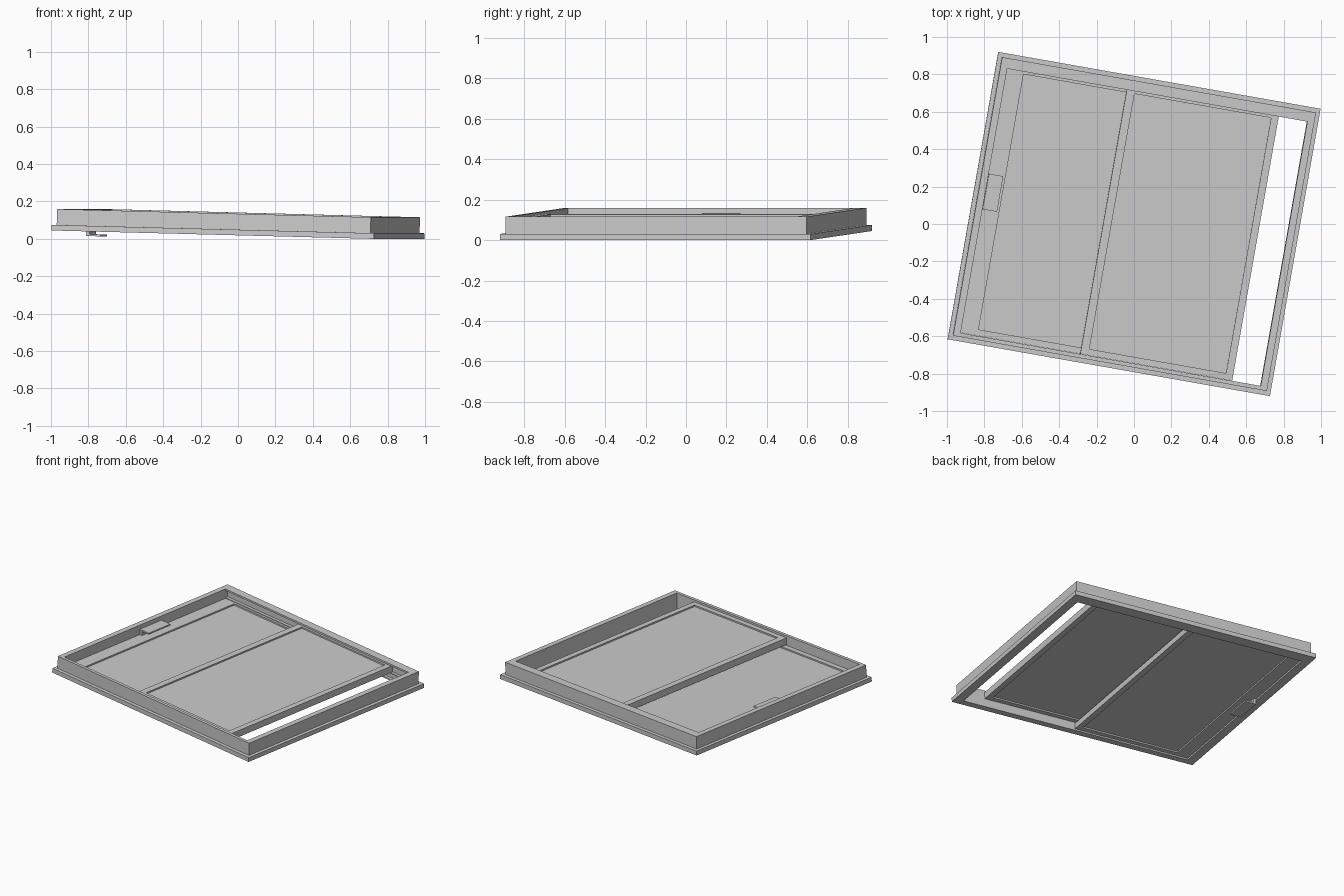
import bpy, bmesh, math
from mathutils import Matrix, Vector

if "Cube" in bpy.data.objects:
    bpy.data.objects.remove(bpy.data.objects["Cube"])

TILT = math.radians(1.47)
# the whole window lies flat, turned about z and slightly tipped along its width
PLACE = (Matrix.Translation((0, 0, 0.875 * math.sin(TILT)))
         @ Matrix.Rotation(math.radians(-10), 4, 'Z')
         @ Matrix.Rotation(TILT, 4, 'Y'))

grey = bpy.data.materials.new("window grey")
grey.diffuse_color = (0.6, 0.6, 0.6, 1)
grey.use_nodes = True
grey.node_tree.nodes["Principled BSDF"].inputs["Base Color"].default_value = grey.diffuse_color


def finish(name, bm):
    bmesh.ops.recalc_face_normals(bm, faces=bm.faces)
    bm.transform(PLACE)
    mesh = bpy.data.meshes.new(name)
    bm.to_mesh(mesh)
    bm.free()
    mesh.materials.append(grey)
    bpy.context.collection.objects.link(bpy.data.objects.new(name, mesh))


def boxes(name, spans):
    """Each span is x0, x1, y0, y1, z0, z1."""
    bm = bmesh.new()
    for x0, x1, y0, y1, z0, z1 in spans:
        m = (Matrix.Translation(((x0 + x1) / 2, (y0 + y1) / 2, (z0 + z1) / 2))
             @ Matrix.Diagonal((x1 - x0, y1 - y0, z1 - z0, 1)))
        bmesh.ops.create_cube(bm, size=1, matrix=m)
    finish(name, bm)


def ring(name, outer, inner, z0, z1):
    """Rectangular ring; outer and inner are x0, x1, y0, y1."""
    bm = bmesh.new()

    def loop(r, z):
        return [bm.verts.new((r[i], r[j], z)) for i, j in ((0, 2), (1, 2), (1, 3), (0, 3))]
    loops = [loop(outer, z0), loop(outer, z1), loop(inner, z1), loop(inner, z0)]
    for k in range(4):
        a, b = loops[k], loops[(k + 1) % 4]
        for i in range(4):
            j = (i + 1) % 4
            bm.faces.new((a[i], a[j], b[j], b[i]))
    finish(name, bm)


# outer frame: wide flange at the bottom, wall rising from it
ring("flange", (-0.875, 0.875, -0.78, 0.78), (-0.815, 0.815, -0.735, 0.72), 0, 0.03)
ring("frame_wall", (-0.852, 0.852, -0.756, 0.756), (-0.815, 0.815, -0.735, 0.72), 0.03, 0.115)

# lips of the sliding tracks along the head
boxes("head_tracks", [(-0.815, 0.815, 0.70, 0.72, z0, z1)
                      for z0, z1 in ((0, 0.009), (0.050, 0.055), (0.103, 0.115))])


# sliding sashes with recessed panes
def sash(side, outer, inner, z0, z1):
    ring(side + "_sash", outer, inner, z0, z1)
    boxes(side + "_pane", [(*inner, z0 + 0.01, z1 - 0.01)])


sash("left", (-0.814, 0.005, -0.734, 0.715), (-0.722, -0.035, -0.70, 0.686), 0.01, 0.049)
sash("right", (-0.165, 0.66, -0.734, 0.715), (-0.121, 0.621, -0.70, 0.686), 0.056, 0.102)

# hooked pull on both faces of the left sash
for name, root, tip in (("lower_pull", 0.01, -0.028), ("upper_pull", 0.049, 0.087)):
    d = 0.01 if tip > root else -0.01
    boxes(name, [(-0.813, -0.795, -0.063, 0.13, *sorted((root, tip - d))),
                 (-0.813, -0.735, -0.063, 0.13, *sorted((tip - d, tip)))])
